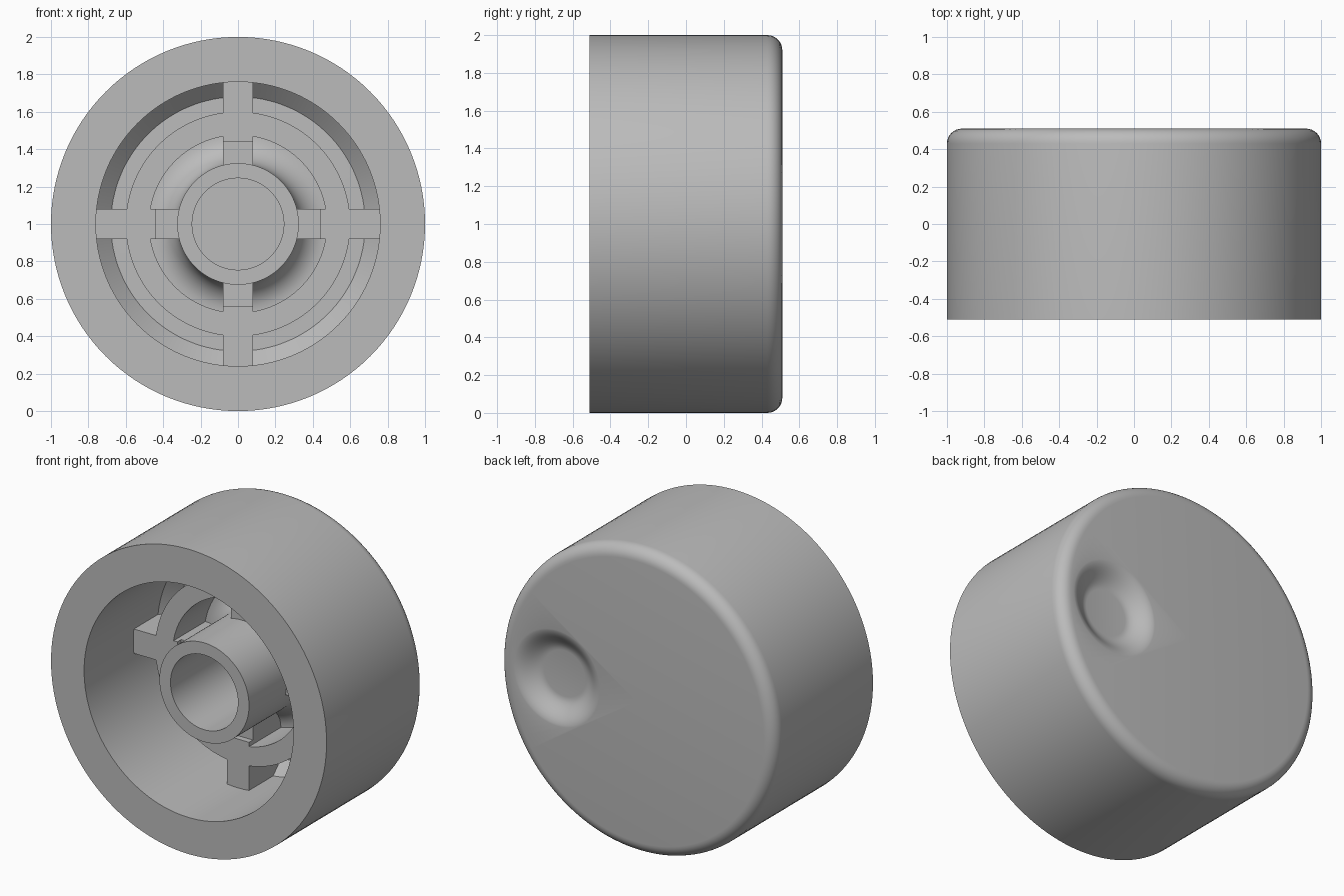
import bpy, bmesh
from math import sin, cos, pi, radians
from mathutils import Vector, Matrix

cube = bpy.data.objects.get("Cube")
if cube:
    bpy.data.objects.remove(cube, do_unlink=True)

grey = bpy.data.materials.new("plain_grey")
grey.use_nodes = True
grey.diffuse_color = (0.5, 0.5, 0.5, 1)
grey.node_tree.nodes["Principled BSDF"].inputs["Base Color"].default_value = (0.5, 0.5, 0.5, 1)

FRONT, BACK, FLOOR, WEB = -0.51, 0.51, 0.33, 0.0


def arc(cx, cy, r, a0, a1, n=8):
    """Points (radius, y) along an arc, angles in degrees."""
    angles = [radians(a0 + (a1 - a0) * i / n) for i in range(n + 1)]
    return [(cx + r * cos(a), cy + r * sin(a)) for a in angles]


def finish(name, bm):
    bmesh.ops.recalc_face_normals(bm, faces=bm.faces)
    mesh = bpy.data.meshes.new(name)
    bm.to_mesh(mesh)
    bm.free()
    obj = bpy.data.objects.new(name, mesh)
    bpy.context.collection.objects.link(obj)
    mesh.materials.append(grey)
    return obj


def lathe(name, profile, centre=(0, 0, 1), closed=False, steps=128):
    """Spin a (radius, y) profile around the y axis."""
    bm = bmesh.new()
    verts = [bm.verts.new((r, y, 0)) for r, y in profile]
    ends = verts[1:] + verts[:1] if closed else verts[1:]
    edges = [bm.edges.new(pair) for pair in zip(verts, ends)]
    bmesh.ops.spin(bm, geom=verts + edges, cent=(0, 0, 0), axis=(0, 1, 0),
                   angle=2 * pi, steps=steps)
    bmesh.ops.remove_doubles(bm, verts=bm.verts, dist=1e-4)
    bmesh.ops.translate(bm, verts=bm.verts, vec=Vector(centre))
    return finish(name, bm)


def smooth(obj):
    bpy.ops.object.select_all(action="DESELECT")
    obj.select_set(True)
    bpy.context.view_layer.objects.active = obj
    bpy.ops.object.shade_smooth_by_angle(angle=radians(30))


# Hollow body with rounded back rim, chamfered floor and central tube
body = lathe("knob_body",
             [(0, 0.25), (0.245, 0.25), (0.245, -0.35), (0.325, -0.35)]
             + arc(0.475, FLOOR - 0.15, 0.15, 180, 90)
             + [(0.68, FLOOR), (0.76, FLOOR - 0.08), (0.76, FRONT), (1, FRONT)]
             + arc(0.92, BACK - 0.08, 0.08, 0, 90) + [(0, BACK)])

# Finger dimple in the back face: flat floor, soft concave side, eased lip
dimple = lathe("dimple_cutter",
               [(0, BACK - 0.08), (0.15, BACK - 0.08)]
               + [(0.15 + 0.17 * t, BACK - 0.08 * (1 + cos(pi * t)) / 2)
                  for t in [i / 10 for i in range(1, 10)]]
               + [(0.32, BACK + 0.001), (0.32, BACK + 0.1), (0, BACK + 0.1)],
               centre=(0.58, 0, 1), steps=64)
cut = body.modifiers.new("dimple", "BOOLEAN")
cut.operation = "DIFFERENCE"
cut.solver = "EXACT"
cut.object = dimple
bpy.context.view_layer.objects.active = body
bpy.ops.object.modifier_apply(modifier=cut.name)
bpy.data.objects.remove(dimple, do_unlink=True)
smooth(body)

# Stiffening ring
ring = lathe("stiffening_ring", [(0.475, WEB), (0.6, WEB), (0.6, FLOOR + 0.02),
                                 (0.475, FLOOR + 0.02)], closed=True)
smooth(ring)


# Four stepped spokes between the tube and the wall
def spoke(name, turn):
    bm = bmesh.new()
    for r0, r1, y0 in ((0.29, 0.44, WEB + 0.04), (0.44, 0.78, WEB)):
        y1 = FLOOR + 0.02
        size = Matrix.Diagonal((r1 - r0, y1 - y0, 0.16, 1))
        place = Matrix.Translation(((r0 + r1) / 2, (y0 + y1) / 2, 0))
        bmesh.ops.create_cube(bm, size=1, matrix=place @ size)
    bm.transform(Matrix.Translation((0, 0, 1)) @ Matrix.Rotation(turn, 4, "Y"))
    return finish(name, bm)


for i, side in enumerate(("left", "lower", "right", "upper")):
    spoke(side + "_spoke", i * pi / 2)
